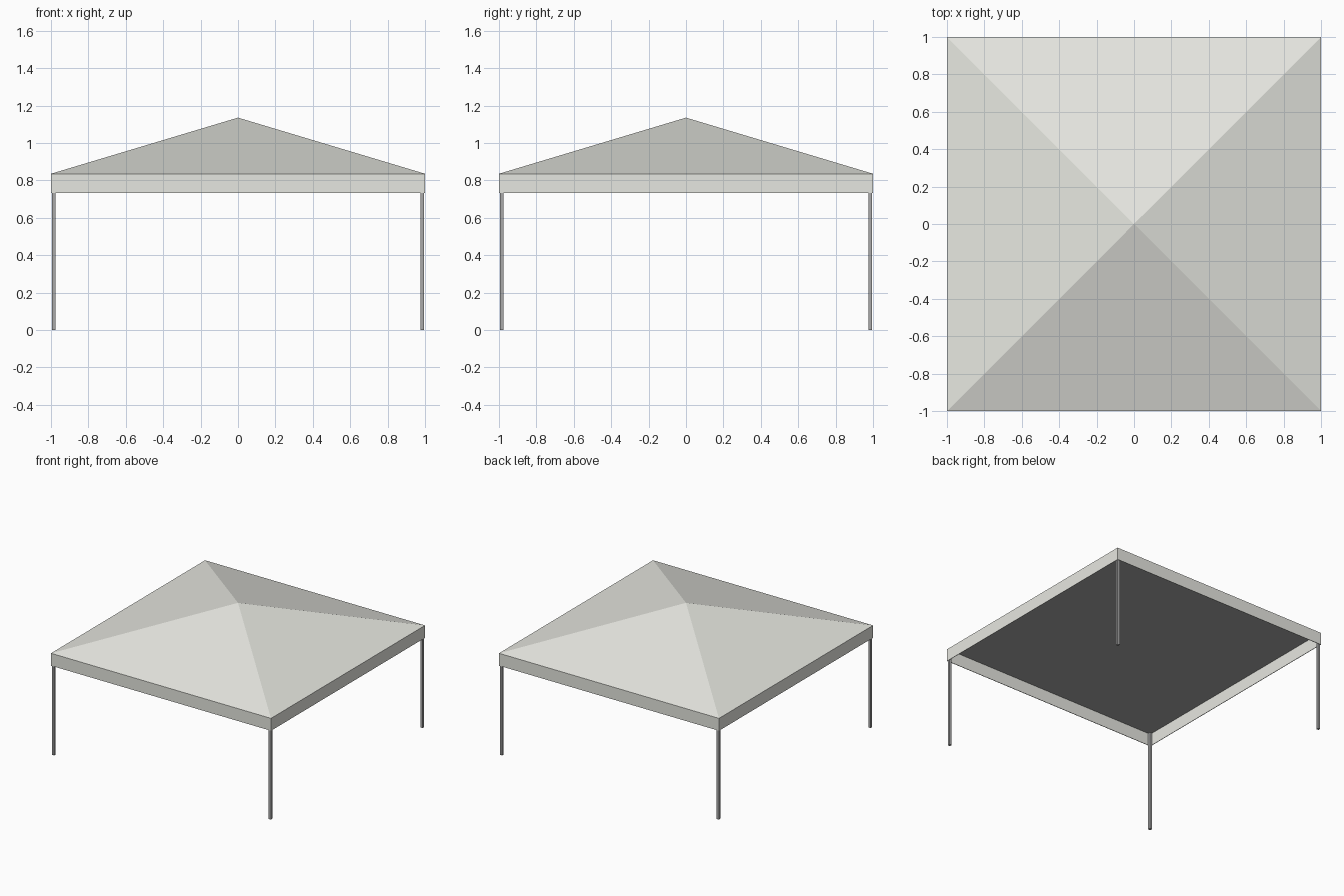
import bpy, bmesh

if "Cube" in bpy.data.objects:
    bpy.data.objects.remove(bpy.data.objects["Cube"])

EAVE, PEAK, HEM = 0.835, 1.135, 0.733   # roof edge, apex, valance bottom
SHEET = 0.004                           # valance cloth thickness


def material(name, rgb):
    m = bpy.data.materials.new(name)
    m.diffuse_color = (*rgb, 1)
    m.use_nodes = True
    m.node_tree.nodes["Principled BSDF"].inputs["Base Color"].default_value = m.diffuse_color
    return m


canvas = material("off_white_canvas", (0.80, 0.805, 0.755))
metal = material("grey_metal", (0.40, 0.40, 0.40))
lining = material("grey_lining", (0.40, 0.40, 0.40))


def add_object(name, bm, *mats):
    bmesh.ops.recalc_face_normals(bm, faces=bm.faces)
    # Faces pointing down take the second material, if there is one
    if len(mats) > 1:
        for f in bm.faces:
            f.material_index = int(f.normal.z < -0.9)
    mesh = bpy.data.meshes.new(name)
    bm.to_mesh(mesh)
    bm.free()
    for mat in mats:
        mesh.materials.append(mat)
    obj = bpy.data.objects.new(name, mesh)
    bpy.context.collection.objects.link(obj)
    return obj


def square(bm, half, z):
    return [bm.verts.new((x * half, y * half, z))
            for x, y in ((-1, -1), (1, -1), (1, 1), (-1, 1))]


# Pyramid canopy roof with a flat dark ceiling
bm = bmesh.new()
base = square(bm, 1, EAVE)
apex = bm.verts.new((0, 0, PEAK))
bm.faces.new(base[::-1])
for i in range(4):
    bm.faces.new((base[i], base[(i + 1) % 4], apex))
add_object("canopy_roof", bm, canvas, lining)

# Valance: thin square band hanging from the eaves
bm = bmesh.new()
rings = [square(bm, 1, EAVE), square(bm, 1, HEM),
         square(bm, 1 - SHEET, HEM), square(bm, 1 - SHEET, EAVE)]
for a, b in zip(rings, rings[1:]):
    for i in range(4):
        j = (i + 1) % 4
        bm.faces.new((a[i], a[j], b[j], b[i]))
add_object("valance", bm, canvas)

# Four slim square corner poles, reaching up to the ceiling
for sx, side in ((-1, "left"), (1, "right")):
    for sy, end in ((-1, "front"), (1, "back")):
        bpy.ops.mesh.primitive_cube_add(
            size=1, location=(sx * 0.985, sy * 0.985, EAVE / 2))
        pole = bpy.context.object
        pole.name = f"{end}_{side}_pole"
        pole.scale = (0.02, 0.02, EAVE)
        pole.data.materials.append(metal)
